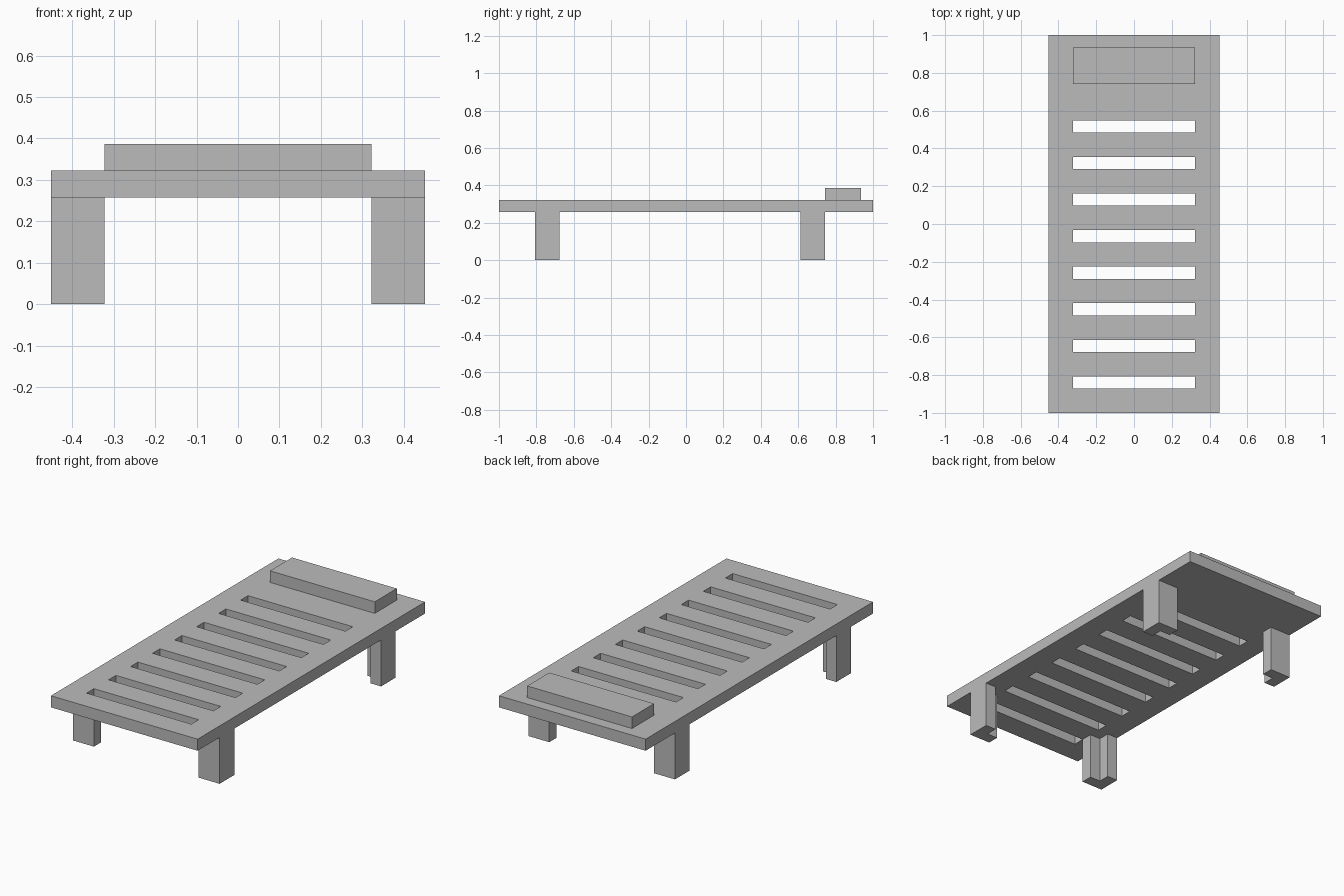
import bpy
import bmesh

U = 2 / 31            # module: the bed is 31 modules long
HALF_LENGTH = 15.5

cube = bpy.data.objects.get("Cube")
if cube:
    bpy.data.objects.remove(cube, do_unlink=True)

grey = bpy.data.materials.new("plain_grey")
grey.use_nodes = True
grey.diffuse_color = (0.5, 0.5, 0.5, 1)
grey.node_tree.nodes["Principled BSDF"].inputs["Base Color"].default_value = (0.5, 0.5, 0.5, 1)


def extrude_faces(name, polygons, bottom, top):
    """Extrude flat polygons, given in modules, from bottom to top as one solid."""
    bm = bmesh.new()
    verts = {}
    for polygon in polygons:
        for x, y in polygon:
            if (x, y) not in verts:
                verts[x, y] = bm.verts.new((x * U, y * U, bottom * U))
        bm.faces.new([verts[p] for p in polygon])
    result = bmesh.ops.extrude_face_region(bm, geom=bm.faces[:], use_keep_orig=True)
    raised = [v for v in result["geom"] if isinstance(v, bmesh.types.BMVert)]
    bmesh.ops.translate(bm, verts=raised, vec=(0, 0, (top - bottom) * U))
    bmesh.ops.recalc_face_normals(bm, faces=bm.faces)
    # Merge coplanar strips into clean flat surfaces
    bmesh.ops.dissolve_limit(bm, angle_limit=0.01, verts=bm.verts[:], edges=bm.edges[:])
    mesh = bpy.data.meshes.new(name)
    bm.to_mesh(mesh)
    bm.free()
    mesh.materials.append(grey)
    obj = bpy.data.objects.new(name, mesh)
    bpy.context.collection.objects.link(obj)
    return obj


def rectangle(x0, x1, y0, y1):
    return [(x0, y0), (x1, y0), (x1, y1), (x0, y1)]


# Slatted bed: one board with eight evenly spaced slots
slots = [(2 + 3 * i - HALF_LENGTH, 3 + 3 * i - HALF_LENGTH) for i in range(8)]
rows = [-HALF_LENGTH] + [y for slot in slots for y in slot] + [HALF_LENGTH]
cells = []
for y0, y1 in zip(rows, rows[1:]):
    for x0, x1 in ((-7, -5), (-5, 5), (5, 7)):
        if x0 != -5 or (y0, y1) not in slots:
            cells.append(rectangle(x0, x1, y0, y1))
extrude_faces("slatted_bed", cells, 4, 5)

# Headrest block
extrude_faces("headrest", [rectangle(-5, 5, 11.5, 14.5)], 5, 6)

# Angle-section legs, with the hollow facing inward
angle_profile = [(0, 0), (2, 0), (2, 1), (1, 1), (1, 2), (0, 2)]
for end, corner_y, sy in (("front", 3 - HALF_LENGTH, 1), ("back", 27 - HALF_LENGTH, -1)):
    for side, corner_x, sx in (("left", 7, -1), ("right", -7, 1)):
        outline = [(corner_x + sx * x, corner_y + sy * y) for x, y in angle_profile]
        extrude_faces(f"{end}_{side}_leg", [outline], 0, 4)
